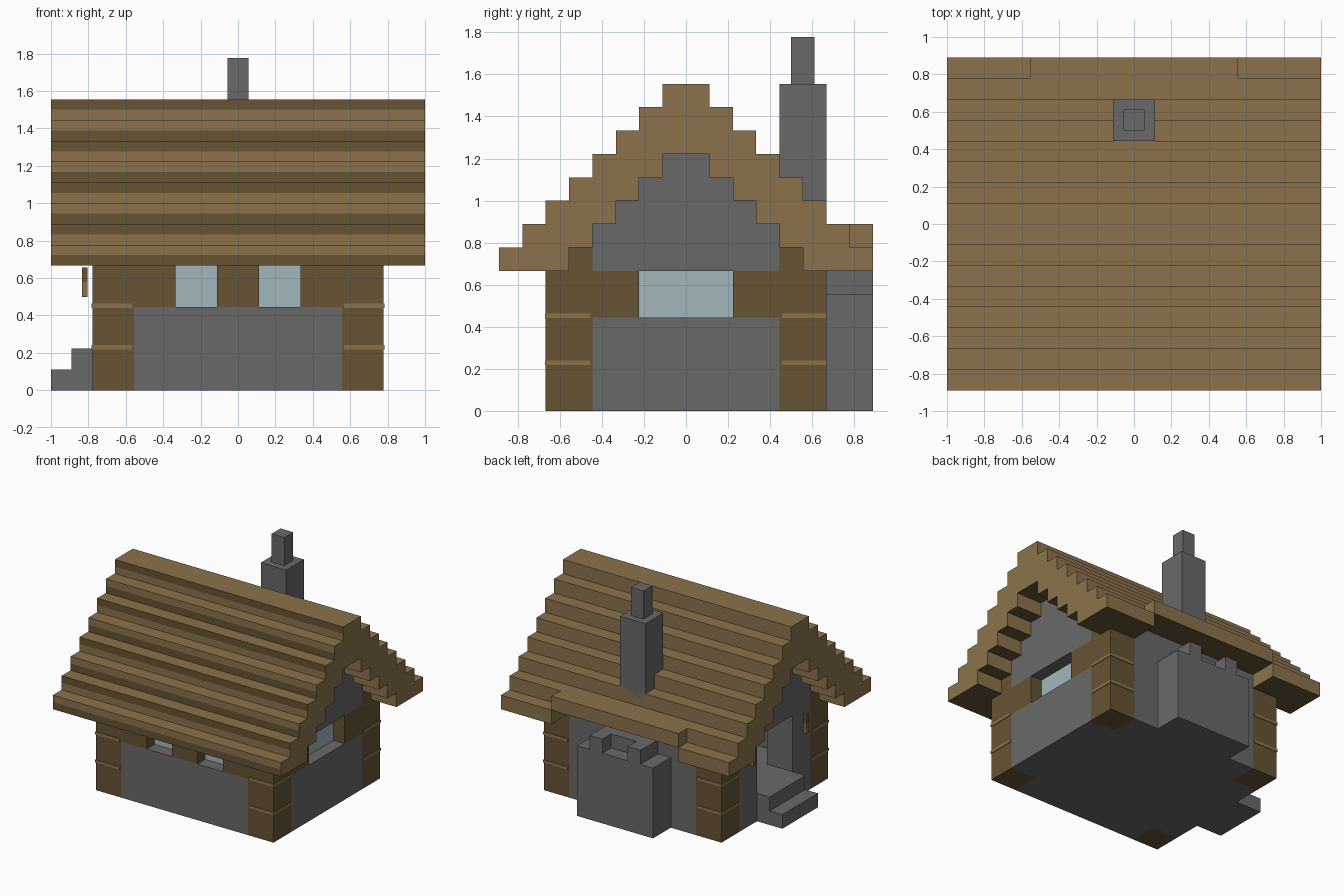
import bpy, bmesh

H = 1 / 9  # half a block: every dimension below is in this unit

if "Cube" in bpy.data.objects:
    bpy.data.objects.remove(bpy.data.objects["Cube"], do_unlink=True)


def material(name, rgb):
    m = bpy.data.materials.new(name)
    m.use_nodes = True
    m.diffuse_color = (*rgb, 1)
    m.node_tree.nodes["Principled BSDF"].inputs["Base Color"].default_value = (*rgb, 1)
    return m


STONE = material("grey stone", (0.141, 0.141, 0.141))
LOG = material("dark brown wood", (0.133, 0.087, 0.033))
PLANK = material("light brown wood", (0.258, 0.171, 0.070))
GLASS = material("pale blue glass", (0.361, 0.474, 0.515))


def finish(name, bm, *mats):
    bmesh.ops.recalc_face_normals(bm, faces=bm.faces)
    me = bpy.data.meshes.new(name)
    bm.to_mesh(me)
    bm.free()
    for m in mats:
        me.materials.append(m)
    ob = bpy.data.objects.new(name, me)
    bpy.context.collection.objects.link(ob)
    return ob


def boxes(name, mat, *specs):
    """One object made of boxes given as (x0, x1, y0, y1, z0, z1)."""
    bm = bmesh.new()
    for x0, x1, y0, y1, z0, z1 in specs:
        vs = bmesh.ops.create_cube(bm, size=1)["verts"]
        for v in vs:
            v.co = (H * (x0 + (v.co.x + .5) * (x1 - x0)),
                    H * (y0 + (v.co.y + .5) * (y1 - y0)),
                    H * (z0 + (v.co.z + .5) * (z1 - z0)))
    return finish(name, bm, mat)


def stepped_roof(name, x0, x1, side, top, bottom):
    """Extrude a stepped profile along x; side is -1 for front, 1 for back."""
    pts = [(0, bottom[0]), (0, top[0])]
    for k, t in enumerate(top):
        pts.append((k + 1, t))
        low = top[k + 1] if k < 7 else bottom[k]
        if low < t:
            pts += [(k + 1, t - .5), (k + 1, low)]
    for k in range(7, 0, -1):
        if bottom[k] != bottom[k - 1]:
            pts += [(k, bottom[k]), (k, bottom[k - 1])]
    clean = [p for i, p in enumerate(pts) if p != pts[i - 1]]
    bm = bmesh.new()
    ends = [[bm.verts.new((x * H, side * y * H, z * H)) for y, z in clean] for x in (x0, x1)]
    for e in ends:
        bm.faces.new(e)
    n = len(clean)
    for i in range(n):
        j = (i + 1) % n
        if abs(clean[i][0]) + abs(clean[j][0]) > 0:  # leave the ridge joint open
            bm.faces.new((ends[0][i], ends[0][j], ends[1][j], ends[1][i]))
    bmesh.ops.recalc_face_normals(bm, faces=bm.faces)
    # dark undersides, and dark bands on the front risers
    for f in bm.faces:
        f.normal_update()
        z = f.calc_center_median().z / H
        riser = f.normal.y < -.5 and side < 0
        f.material_index = int(f.normal.z < -.5 or (riser and int(z + .5) % 2 == 0))
    return finish(name, bm, PLANK, LOG)


# Roof: full front slope, back slope with a raised middle eave
top = [14, 13, 12, 11, 10, 9, 8, 7]
bottom = [11, 10, 9, 8, 7, 6, 6, 6]
stepped_roof("roof_front", -9, 9, -1, top, bottom)
stepped_roof("roof_back_right", -9, -5, 1, top, bottom)
stepped_roof("roof_back_left", 5, 9, 1, top, bottom)
stepped_roof("roof_back_middle", -5, 5, 1, top[:7] + [8], bottom[:5] + [7, 7, 7])

# Corner posts and their light rings
corners = [(sx, sy) for sx in (-1, 1) for sy in (-1, 1)]
e = .04
posts, rings = [], []
for sx, sy in corners:
    x0, x1 = sorted((5 * sx, 7 * sx))
    y0, y1 = sorted((4 * sy, 6 * sy))
    posts.append((x0, x1, y0, y1, 0, 6))
    a, b = sorted((5.1 * sx, (7 + e) * sx))
    c, d = sorted((4.1 * sy, (6 + e) * sy))
    rings += [(a, b, c, d, z, z + .2) for z in (1.97, 3.97)]
boxes("corner_posts", LOG, *posts)
boxes("post_rings", PLANK, *rings)

# Stone floor and walls
boxes("floor", STONE, (-5, 5, -4, 4, 0, 2))
boxes("front_wall", STONE, (-5, 5, -6, -4, 0, 4))
boxes("back_wall", STONE, (-5, 5, 4, 6, 0, 6), (-5, 5, 5, 6, 6, 7))
boxes("left_wall", STONE, (5, 7, -4, 4, 0, 4))
boxes("door_wall", STONE, (-7, -5, -2, 2, 0, 2), (-7, -5, -4, -2, 0, 6), (-7, -5, 2, 4, 0, 6))

# Stepped gables above both end walls
for name, x in (("left_gable", 5), ("right_gable", -7)):
    boxes(name, STONE, *[(x, x + 2, -w, w, z, z + 1 + (z == 6))
                         for w, z in ((4, 6), (3, 8), (2, 9), (1, 10))])

# Log courses around the windows, and the eave beams
boxes("front_logs", LOG, (-5, -3, -6, -4, 4, 6), (-1, 1, -6, -4, 4, 6), (3, 5, -6, -4, 4, 6))
boxes("left_logs", LOG, (5, 7, -4, -2, 4, 6), (5, 7, 2, 4, 4, 6))
boxes("eave_beams", LOG, (-7, 7, -5, -4, 6, 7), (-7, 7, 4, 5, 6, 7))

# Window panes set in the middle of the wall
boxes("front_windows", GLASS, (-3, -1, -5.12, -4.88, 4, 6), (1, 3, -5.12, -4.88, 4, 6))
boxes("left_window", GLASS, (5.88, 6.12, -2, 2, 4, 6))

# Door steps
boxes("door_steps", STONE, (-9, -8, -2, 2, 0, 1), (-8, -7, -2, 2, 0, 2))

# Torches beside the door
for name, y in (("front_torch", -3), ("back_torch", 3)):
    boxes(name + "_handle", PLANK, (-7.5, -7.25, y - .13, y + .13, 4.5, 5.2))
    boxes(name + "_head", LOG, (-7.5, -7.25, y - .13, y + .13, 5.2, 5.9))

# Fireplace with notched top, and the chimney
boxes("fireplace", STONE, (-3, 3, 6, 8, 0, 5), (-2, 2, 6, 7, 5, 6),
      (-2, -1, 7, 8, 5, 6), (1, 2, 7, 8, 5, 6))
boxes("chimney_stack", STONE, (-1, 1, 4, 6, 6, 14))
boxes("chimney_pot", STONE, (-.5, .5, 4.5, 5.5, 14, 16))
